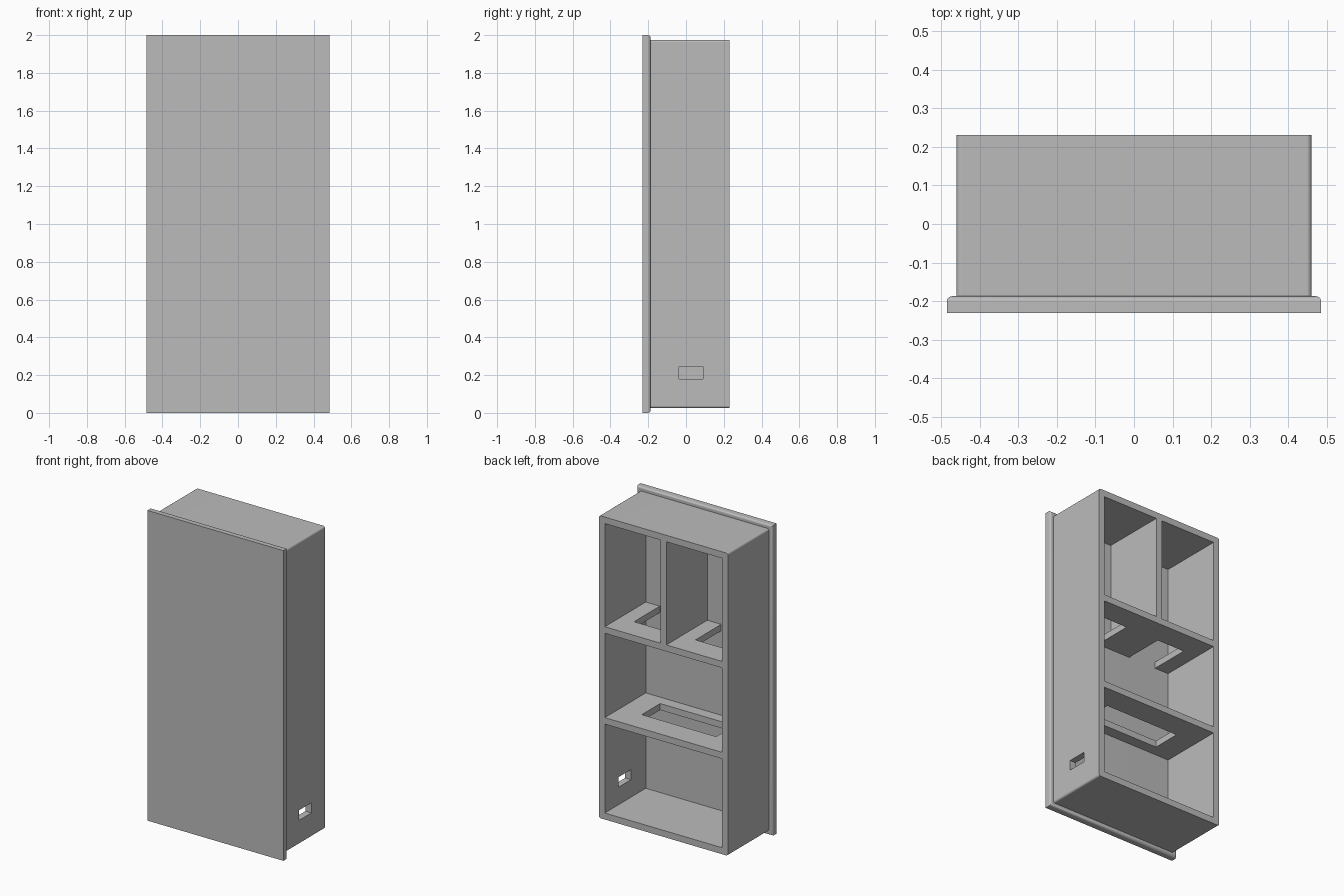
import bpy
import bmesh
import math
from mathutils import Vector

default = bpy.data.objects.get("Cube")
if default:
    bpy.data.objects.remove(default, do_unlink=True)

# Single plain grey material
GREY = (0.5, 0.5, 0.5, 1.0)
grey = bpy.data.materials.new("plain grey")
grey.use_nodes = True
grey.diffuse_color = GREY
grey.node_tree.nodes["Principled BSDF"].inputs["Base Color"].default_value = GREY

# Main dimensions
WALL = 0.042
PANEL_X, FRONT, SEAM, BACK = 0.485, -0.23, -0.187, 0.23
BODY_X, BODY_LOW, BODY_HIGH = 0.46, 0.025, 1.975
INNER_X = BODY_X - WALL
SHELF_LOW, SHELF_HIGH = 0.64, 1.226  # undersides of the shelves


def block(name, xs, ys, zs, fillet=0, pick=None):
    """Box between the given limits; edges chosen by pick are rounded."""
    bm = bmesh.new()
    bmesh.ops.create_cube(bm, size=1)
    low, high = (Vector(p) for p in zip(xs, ys, zs))
    for v in bm.verts:
        v.co = Vector(h if c > 0 else l for c, l, h in zip(v.co, low, high))
    if pick:
        edges = [e for e in bm.edges if pick(*(v.co for v in e.verts))]
        bmesh.ops.bevel(bm, geom=edges, offset=fillet, segments=4,
                        profile=0.5, affect='EDGES')
    bmesh.ops.recalc_face_normals(bm, faces=bm.faces)
    mesh = bpy.data.meshes.new(name)
    bm.to_mesh(mesh)
    bm.free()
    mesh.materials.append(grey)
    obj = bpy.data.objects.new(name, mesh)
    bpy.context.collection.objects.link(obj)
    return obj


def activate(obj):
    bpy.ops.object.select_all(action='DESELECT')
    obj.select_set(True)
    bpy.context.view_layer.objects.active = obj


def cut(obj, xs, ys, zs):
    """Remove a box-shaped volume from obj."""
    cutter = block("cutter", xs, ys, zs)
    cutter.hide_render = True
    mod = obj.modifiers.new("cut", 'BOOLEAN')
    mod.operation, mod.solver, mod.object = 'DIFFERENCE', 'EXACT', cutter
    activate(obj)
    bpy.ops.object.modifier_apply(modifier=mod.name)
    bpy.data.objects.remove(cutter, do_unlink=True)


# Front panel with a rounded rear rim
front_panel = block("front_panel", (-PANEL_X, PANEL_X), (FRONT, SEAM), (0, 2), 0.014,
                    lambda a, b: min(a.y, b.y) > SEAM - 0.001)

# Case with its front-to-back edges rounded
case = block("case", (-BODY_X, BODY_X), (SEAM, BACK), (BODY_LOW, BODY_HIGH), 0.013,
             lambda a, b: abs(a.y - b.y) > 0.1)

# Compartments, open at the back and closed by the panel
through = (SEAM - 0.1, BACK + 0.1)
cut(case, (-INNER_X, INNER_X), through, (BODY_LOW + WALL, SHELF_LOW))
cut(case, (-INNER_X, INNER_X), through, (SHELF_LOW + WALL, SHELF_HIGH))
for side in (-1, 1):
    xs = sorted((side * WALL / 2, side * INNER_X))
    cut(case, xs, through, (SHELF_HIGH + WALL, BODY_HIGH - WALL))
    # Opening in the upper shelf, reaching the panel
    slot = sorted((side * 0.12, side * 0.318))
    cut(case, slot, (SEAM - 0.1, 0.075), (SHELF_HIGH - 0.05, SHELF_HIGH + 0.1))

# Long slot in the lower shelf
cut(case, (-0.265, 0.265), (-0.115, 0.072), (SHELF_LOW - 0.05, SHELF_LOW + 0.1))

# Small port through the left wall
cut(case, (INNER_X - 0.1, BODY_X + 0.1), (-0.037, 0.09), (0.18, 0.245))

# Smooth fillets, crisp flat faces
for obj in (front_panel, case):
    activate(obj)
    bpy.ops.object.shade_smooth_by_angle(angle=math.radians(30))
    weighted = obj.modifiers.new("weighted_normals", 'WEIGHTED_NORMAL')
    weighted.keep_sharp = True
